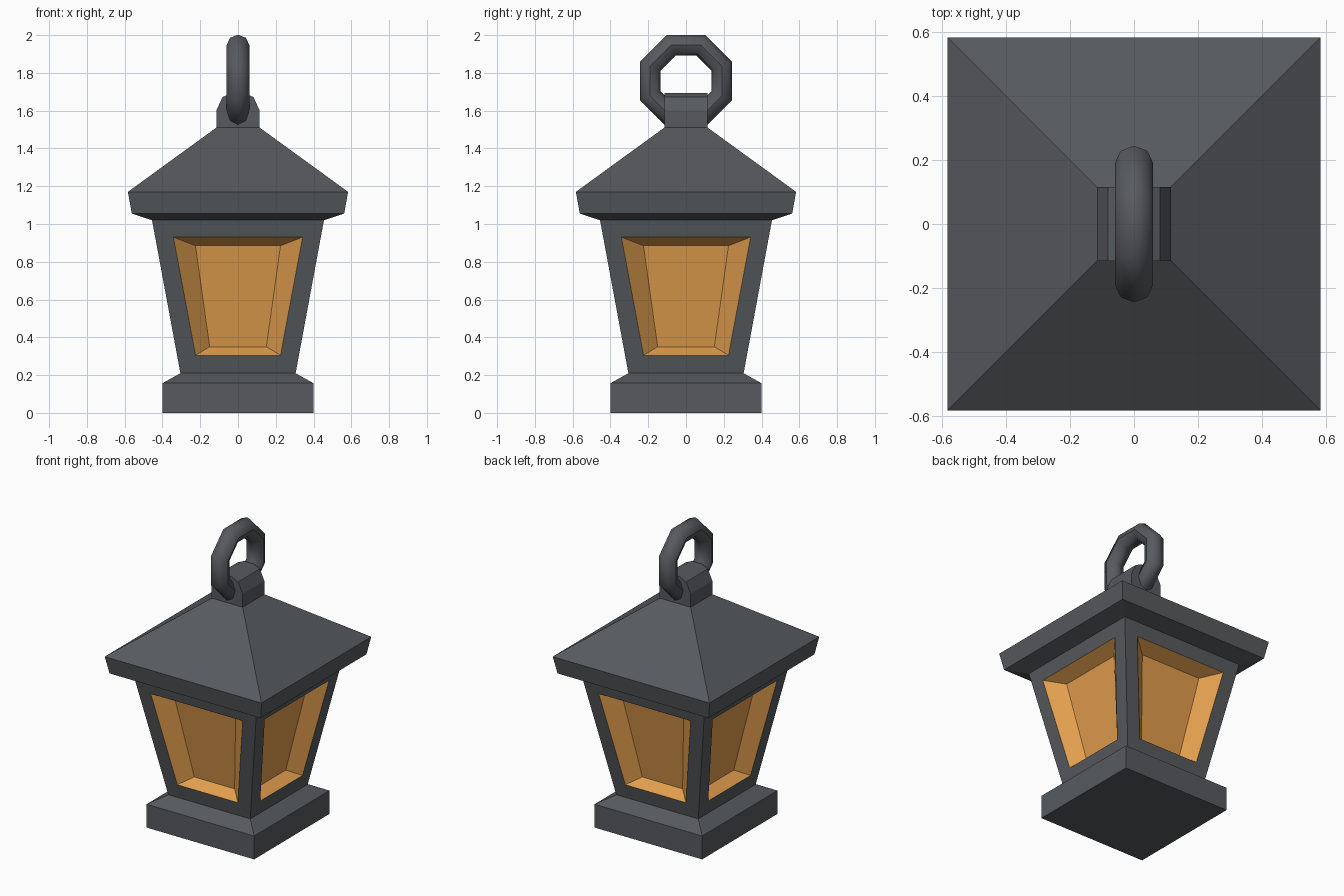
import bpy, bmesh, math
from mathutils import Matrix, Vector

if "Cube" in bpy.data.objects:
    bpy.data.objects.remove(bpy.data.objects["Cube"])


def material(name, color):
    m = bpy.data.materials.new(name)
    m.diffuse_color = (*color, 1)
    m.use_nodes = True
    m.node_tree.nodes["Principled BSDF"].inputs["Base Color"].default_value = m.diffuse_color
    return m


IRON = material("dark iron", (0.095, 0.102, 0.112))
GLASS = material("amber glass", (0.76, 0.34, 0.075))


def finish(name, bm, mats):
    bmesh.ops.remove_doubles(bm, verts=bm.verts, dist=1e-5)
    bmesh.ops.recalc_face_normals(bm, faces=bm.faces)
    me = bpy.data.meshes.new(name)
    bm.to_mesh(me)
    bm.free()
    for m in mats:
        me.materials.append(m)
    ob = bpy.data.objects.new(name, me)
    bpy.context.collection.objects.link(ob)
    return ob


def square_loft(name, profile):
    """Stack of square rings (half width, height), capped at both ends."""
    bm = bmesh.new()
    rings = [[bm.verts.new((sx * h, sy * h, z))
              for sx, sy in ((-1, -1), (1, -1), (1, 1), (-1, 1))]
             for h, z in profile]
    for a, b in zip(rings, rings[1:]):
        for i in range(4):
            j = (i + 1) % 4
            bm.faces.new((a[i], a[j], b[j], b[i]))
    bm.faces.new(rings[0])
    bm.faces.new(rings[-1])
    return finish(name, bm, [IRON])


# Foot and roof
square_loft("base", [(0.40, 0), (0.40, 0.157), (0.305, 0.21)])
square_loft("roof", [(0.455, 1.02), (0.562, 1.055), (0.583, 1.17), (0.115, 1.51)])

# Lantern body: four sloped frames, each with a recessed amber window
bm = bmesh.new()


def depth(z):
    return 0.305 + 0.15 * (z - 0.21) / 0.81


def quad_ring(hb, zb, ht, zt, yb, yt):
    return [Vector(p) for p in ((-hb, -yb, zb), (hb, -yb, zb),
                                (ht, -yt, zt), (-ht, -yt, zt))]


frame = quad_ring(0.305, 0.21, 0.455, 1.02, 0.305, 0.455)
opening = quad_ring(0.225, 0.305, 0.342, 0.93, depth(0.305), depth(0.93))
pane = quad_ring(0.15, 0.35, 0.225, 0.885, 0.25, 0.347)
for k in range(4):
    rot = Matrix.Rotation(k * math.pi / 2, 3, 'Z')
    loops = [[bm.verts.new(rot @ p) for p in ring] for ring in (frame, opening, pane)]
    for mat, (a, b) in enumerate(zip(loops, loops[1:])):
        for i in range(4):
            j = (i + 1) % 4
            bm.faces.new((a[i], a[j], b[j], b[i])).material_index = mat
    bm.faces.new(loops[2]).material_index = 1
finish("lantern_body", bm, [IRON, GLASS])

# Rounded mount on the roof peak, profile in x-z swept along y
bm = bmesh.new()
outline = [(-0.115, 1.50), (0.115, 1.50), (0.115, 1.60), (0.082, 1.672),
           (0.035, 1.693), (-0.035, 1.693), (-0.082, 1.672), (-0.115, 1.60)]
face = bm.faces.new([bm.verts.new((x, -0.115, z)) for x, z in outline])
ext = bmesh.ops.extrude_face_region(bm, geom=[face])
bmesh.ops.translate(bm, vec=(0, 0.23, 0),
                    verts=[v for v in ext["geom"] if isinstance(v, bmesh.types.BMVert)])
if len(bm.faces) == len(outline) + 1:  # keep the mount closed
    bm.faces.new([v for v in bm.verts if v.co.y < 0])
finish("ring_mount", bm, [IRON])

# Eight-sided hanging ring in the y-z plane, flat side up
bpy.ops.mesh.primitive_torus_add(major_segments=8, minor_segments=8,
                                 major_radius=0.205, minor_radius=0.06)
ring = bpy.context.object
ring.name = "hanging_ring"
ring.data.transform(Matrix.Translation((0, 0, 1.757))
                    @ Matrix.Rotation(math.pi / 2, 4, 'Y')
                    @ Matrix.Rotation(math.pi / 8, 4, 'Z'))
ring.data.materials.append(IRON)
bpy.ops.object.shade_smooth_by_angle(angle=math.radians(46))
